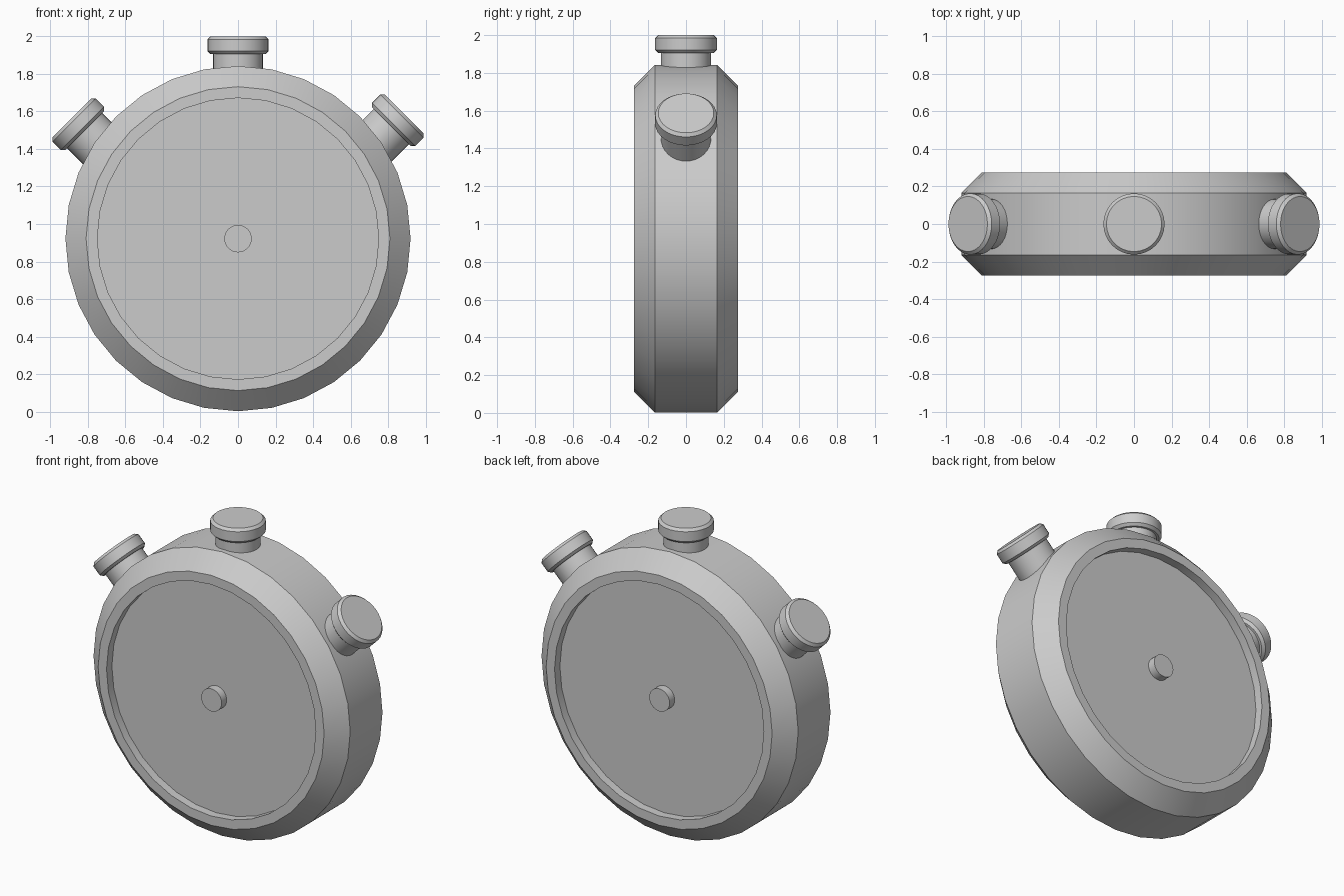
import bpy, bmesh, math
from mathutils import Vector

if "Cube" in bpy.data.objects:
    bpy.data.objects.remove(bpy.data.objects["Cube"])

CENTRE_Z = 0.922


def lathe(name, profile, origin, axis, sides=32):
    """Spin a (radius, height) profile about an axis; both ends are capped."""
    bm = bmesh.new()
    rings = []
    for r, h in profile:
        rings.append([bm.verts.new((r * math.cos(2 * math.pi * i / sides),
                                    r * math.sin(2 * math.pi * i / sides), h))
                      for i in range(sides)])
    for a, b in zip(rings, rings[1:]):
        for i in range(sides):
            j = (i + 1) % sides
            bm.faces.new((a[i], a[j], b[j], b[i]))
    bm.faces.new(rings[0][::-1])
    bm.faces.new(rings[-1])
    bmesh.ops.recalc_face_normals(bm, faces=bm.faces[:])
    rot = Vector((0, 0, 1)).rotation_difference(Vector(axis).normalized())
    bm.transform(rot.to_matrix().to_4x4())
    mesh = bpy.data.meshes.new(name)
    bm.to_mesh(mesh)
    bm.free()
    obj = bpy.data.objects.new(name, mesh)
    obj.location = origin
    bpy.context.collection.objects.link(obj)
    bpy.ops.object.select_all(action='DESELECT')
    obj.select_set(True)
    bpy.context.view_layer.objects.active = obj
    bpy.ops.object.shade_smooth_by_angle(angle=math.radians(30))
    return obj


# Case: chamfered drum with a shallow recess on both faces
half = [(0.75, 0.22), (0.75, 0.275), (0.81, 0.275), (0.92, 0.165)]
case = half + [(r, -h) for r, h in reversed(half)]
lathe("case", case, (0, 0, CENTRE_Z), (0, -1, 0))

# Centre pins on both dials
for name, side in (("front_pin", -1), ("back_pin", 1)):
    lathe(name, [(0.073, 0.2), (0.073, 0.272)], (0, 0, CENTRE_Z), (0, side, 0))

# Push buttons: stem and bevelled cap, measured inwards from the outer face
stem = [(0.133, -0.30), (0.133, -0.08)]
cap = [(0.147, -0.095), (0.163, -0.079), (0.163, -0.016), (0.147, 0)]
buttons = {
    "top": ((0, 0, 2.0), (0, 0, 1)),
    "right": ((0.885, 0, 1.587), (1, 0, 1)),
    "left": ((-0.885, 0, 1.565), (-1, 0, 1)),
}
for name, (origin, axis) in buttons.items():
    lathe(name + "_button_stem", stem, origin, axis)
    lathe(name + "_button_cap", cap, origin, axis)
